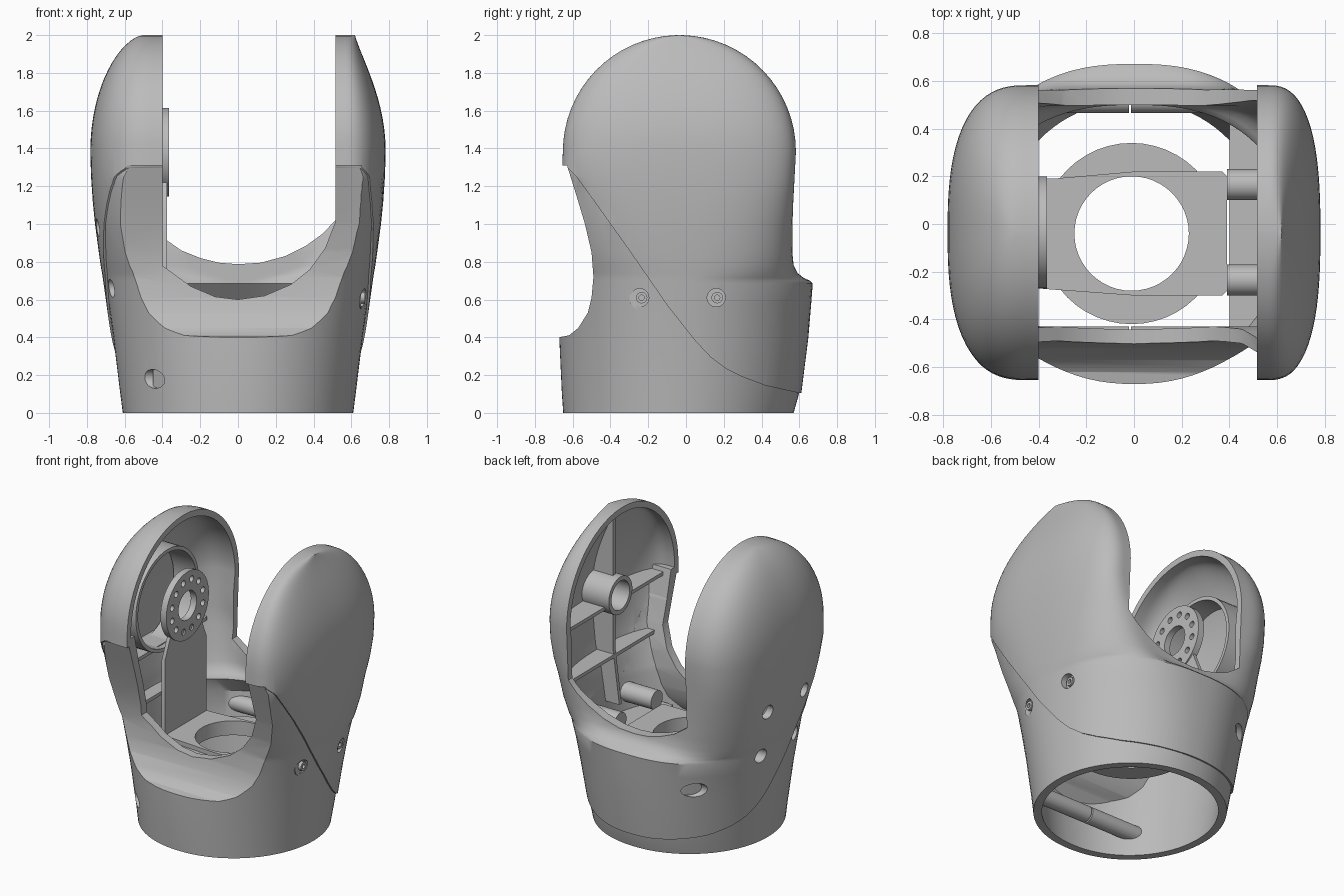
import bpy, bmesh, math
from mathutils import Vector

if "Cube" in bpy.data.objects:
    bpy.data.objects.remove(bpy.data.objects["Cube"])

grey = bpy.data.materials.new("plain_grey")
grey.use_nodes = True
grey.diffuse_color = (0.5, 0.5, 0.5, 1)
grey.node_tree.nodes["Principled BSDF"].inputs["Base Color"].default_value = (0.5, 0.5, 0.5, 1)
CY = -0.035          # depth centre of the side lobes
HUB = 1.38           # height of the joint axis


def add(name, bm):
    bmesh.ops.recalc_face_normals(bm, faces=bm.faces)
    mesh = bpy.data.meshes.new(name)
    bm.to_mesh(mesh)
    bm.free()
    ob = bpy.data.objects.new(name, mesh)
    bpy.context.collection.objects.link(ob)
    mesh.materials.append(grey)
    return ob


def skin(name, rings, closed=False):
    """Skin a list of point rings; cap the ends or close into a loop."""
    bm = bmesh.new()
    vs = [[bm.verts.new(p) for p in ring] for ring in rings]
    pairs = list(zip(vs, vs[1:])) + ([(vs[-1], vs[0])] if closed else [])
    n = len(vs[0])
    for a, b in pairs:
        for i in range(n):
            j = (i + 1) % n
            bm.faces.new((a[i], a[j], b[j], b[i]))
    if not closed:
        bm.faces.new(vs[0])
        bm.faces.new(vs[-1])
    return add(name, bm)


def prism(name, pts, axis, lo, hi):
    """Extrude a 2D outline along an axis."""
    place = {"x": lambda p, d: (d, p[0], p[1]),
             "y": lambda p, d: (p[0], d, p[1]),
             "z": lambda p, d: (p[0], p[1], d)}[axis]
    return skin(name, [[place(p, d) for p in pts] for d in (lo, hi)])


def circle(centre, r, axis, n=48):
    rot = Vector((0, 0, 1)).rotation_difference(Vector(axis))
    return [Vector(centre) + rot @ Vector((r * math.cos(t), r * math.sin(t), 0))
            for t in (2 * math.pi * i / n for i in range(n))]


def rod(name, a, b, r):
    axis = Vector(b) - Vector(a)
    return skin(name, [circle(a, r, axis), circle(b, r, axis)])


def tube(name, a, b, r, hole):
    axis = Vector(b) - Vector(a)
    return skin(name, [circle(a, hole, axis), circle(a, r, axis),
                       circle(b, r, axis), circle(b, hole, axis)], closed=True)


def cut(ob, tool, op="DIFFERENCE", keep=False):
    mod = ob.modifiers.new("cut", "BOOLEAN")
    mod.operation, mod.solver, mod.object = op, "EXACT", tool
    bpy.context.view_layer.objects.active = ob
    bpy.ops.object.modifier_apply(modifier=mod.name)
    if not keep:
        bpy.data.objects.remove(tool)
    return ob


# Outline rows: height, half width, then depth, roundness, flat half width for front and back
ROWS = [(0, .622, .627, 2, .01, .617, 2, .01), (.1, .635, .634, 2, .01, .645, 2, .01),
        (.4, .672, .648, 2.1, .01, .683, 2.1, .01), (.58, .697, .647, 2.2, .03, .698, 2.2, .01),
        (.685, .712, .645, 2.25, .06, .706, 2.3, .02), (.7, .714, .645, 2.26, .065, .69, 2.3, .05),
        (.715, .716, .645, 2.27, .07, .658, 2.4, .1), (.74, .72, .645, 2.3, .08, .625, 2.5, .18),
        (.78, .727, .645, 2.4, .1, .605, 2.5, .25), (.85, .737, .64, 2.5, .16, .598, 2.6, .3),
        (1, .757, .635, 2.6, .28, .599, 2.6, .36), (1.12, .769, .63, 2.6, .36, .603, 2.6, .42),
        (1.25, .778, .622, 2.6, .45, .61, 2.6, .45)]


def quarter(hx, hy, n, flat):
    """Rounded corner followed by a straight run to the middle."""
    pts = []
    for i in range(23):
        t = math.pi / 2 * i / 22
        c, s = math.cos(t), math.sin(t)
        k = (c ** n + s ** n) ** (-1 / n)
        pts.append((flat + (hx - flat) * k * c, hy * k * s))
    return pts + [(flat * j / 4, hy) for j in (3, 2, 1, 0)]


def loft(name, wall, bottom=0, lip=1):
    """Round base that turns squarer upward and closes in a dome."""
    source = ([(bottom,) + ROWS[0][1:]] if bottom else []) + ROWS
    rows = []
    for z, hx, f, nf, ff, b, nb, fb in source:
        w = wall if z < .9 else wall * .65
        b = min(b, lip) if z > .6 else b
        rows.append((z, hx - w, hx - w, f - w, nf, ff, b - w, nb, fb))
    w = wall * .65
    for i in range(17):
        a = math.radians(88.5) * i / 16
        c = math.cos(a)
        h = (.617 - w) * c
        rows.append((1.383 + (.617 - w) * math.sin(a), .5 + .282 * c ** 1.2 - w,
                     .62 + .162 * c ** 2.5 - w, h, 2.6, .45, h, 2.6, .45))
    rings = []
    for z, left, right, f, nf, ff, b, nb, fb in rows:
        wide, narrow = (right, 1.25), (left, 1)
        ring = []
        for side, hy, n, flat, ends in ((1, b, nb, fb, (wide, narrow)),
                                        (-1, f, nf, ff, (narrow, wide))):
            q1, q2 = [quarter(hx, hy, n, flat * k) for hx, k in ends]
            half = q1 + [(-x, y) for x, y in reversed(q2[1:-1])]
            ring += [(side * x, CY + side * y, z) for x, y in half]
        rings.append(ring)
    return skin(name, rings)


# Front scoop, shared by the outside and (shifted) the inside
SCOOP = [(-.675, .4), (-.62, .41), (-.57, .45), (-.52, .53), (-.5, .61), (-.49, .72),
         (-.5, .85), (-.535, 1), (-.58, 1.15), (-.63, 1.31)]


def scoop(dy=0, low=0, high=0):
    pts = [(y + dy, z) for y, z in SCOOP]
    pts[0] = (pts[0][0], pts[0][1] - low)
    pts[-1] = (pts[-1][0], pts[-1][1] + high)
    return prism("scoop", [(-1, pts[0][1])] + pts + [(-1, pts[-1][1])], "x", -1, 1)


FRONT_GAP = [(-.4, 2.2), (-.4, .78), (-.25, .67), (-.12, .615), (0, .6), (.14, .62),
             (.28, .68), (.38, .76), (.46, .87), (.515, 1.01), (.515, 2.2)]
BACK_GAP = [(-.4, 2.2), (-.4, .93), (-.3, .86), (-.2, .82), (-.1, .795), (0, .787),
            (.12, .795), (.25, .83), (.36, .885), (.45, .95), (.515, 1.02), (.515, 2.2)]
SEAM = [(-1, 1.31), (-.64, 1.31), (-.58, 1.25), (-.5, 1.14), (-.3, .86), (-.1, .57), (.05, .38),
        (.13, .295), (.21, .235), (.3, .19), (.42, .145), (.6, .105), (1, .1), (1, -1), (-1, -1)]
BARS = ((.52, .49), (-.485, .18))     # depth and height of the clamp bars


def shell(name, inset):
    ob = cut(loft(name, inset), scoop())
    cut(ob, cut(loft("hollow", .066, -.1, .6), scoop(.06, .06, .05)))
    cut(ob, prism("front_gap", FRONT_GAP, "y", -1, 0))
    cut(ob, prism("back_gap", BACK_GAP, "y", -.005, 1))
    # screw holes
    for y in (-.245, .16):
        cut(ob, rod("hole", (.5, y, .61), (.9, y, .61), .048))
        for z in (.66, .98):
            cut(ob, rod("hole", (-.5, y, z), (-.9, y, z), .048))
    for y, z in BARS:
        cut(ob, rod("hole", (-.34, y, z), (-.8, y, z), .05))
    return ob


# Two shell pieces meeting at the slanting seam
lower = cut(shell("front_base_shell", .012), prism("seam", SEAM, "x", -1, 1), "INTERSECT")
upper = cut(shell("back_and_lobe_shell", 0), prism("seam", SEAM, "x", -1, 1))

# Ribs inside the lobes and split clamp bars, trimmed to the shell wall
trim = loft("trim", .03)
inner = [prism("upright_rib", [(.85, 1.96), (.58, 1.96), (.58, 1), (.53, .62), (.85, .62)],
               "y", CY - .013, CY + .013)]
for z, front in ((.95, -.47), (1.32, -.62)):
    inner.append(prism("left_cross_rib", [(.57, front), (.85, front), (.85, .8), (.57, .8)],
                       "z", z - .012, z + .012))
for z in (.72, 1.05):
    inner.append(prism("right_cross_rib", [(-.56, -.46), (-.85, -.46), (-.85, .46), (-.56, .46)],
                       "z", z - .012, z + .012))
inner.append(prism("left_shelf", [(.4, -.43), (.85, -.43), (.85, .47), (.4, .47)], "z", .48, .5))
for rib in inner:
    cut(rib, rod("bore", (.3, CY, HUB), (.735, CY, HUB), .1))
for y, z in BARS:
    for a, b in ((-.45, -.022), (-.012, .38)):
        inner.append(rod("clamp_bar", (a, y, z), (b, y, z), .055))
for part in inner:
    cut(part, trim, "INTERSECT", keep=True)
bpy.data.objects.remove(trim)

# Pivot tube, screw bosses and motor ring
tube("pivot_tube", (.53, CY, HUB), (.75, CY, HUB), .13, .1)
for y in (-.235, .165):
    rod("screw_boss", (.39, y, .61), (.65, y, .61), .065)
    tube("screw_head", (.64, y, .61), (.672, y, .61), .03, .014)
tube("motor_ring", (-.7, CY, HUB), (-.52, CY, HUB), .35, .325)

# L-shaped bracket with bored base, ring and drilled flange
base = prism("bracket_base", [(-.4, -.27), (-.34, -.275), (0, -.3), (.37, -.3), (.39, -.28),
             (.39, .2), (.37, .22), (0, .22), (-.34, .19), (-.4, .19)], "z", .53, .56)
cut(base, rod("bore", (-.01, -.04, .4), (-.01, -.04, .7), .24))
tube("base_ring", (-.01, -.04, .46), (-.01, -.04, .53), .38, .24)
prism("bracket_upright", [(-.27, .53), (.19, .53), (.19, 1.08), (.13, 1.22), (-.21, 1.22),
                          (-.27, 1.08)], "x", -.4, -.375)
flange = tube("flange", (-.41, CY, HUB), (-.365, CY, HUB), .235, .1)
for i in range(12):
    t = math.pi * (i + .5) / 6
    y, z = CY + .175 * math.cos(t), HUB + .175 * math.sin(t)
    cut(flange, rod("drill", (-.5, y, z), (-.3, y, z), .021))

# Smooth shading with sharp edges kept
bpy.ops.object.select_all(action="DESELECT")
for ob in bpy.context.scene.objects:
    if ob.type == "MESH":
        ob.select_set(True)
        bpy.context.view_layer.objects.active = ob
bpy.ops.object.shade_smooth_by_angle(angle=math.radians(30))
